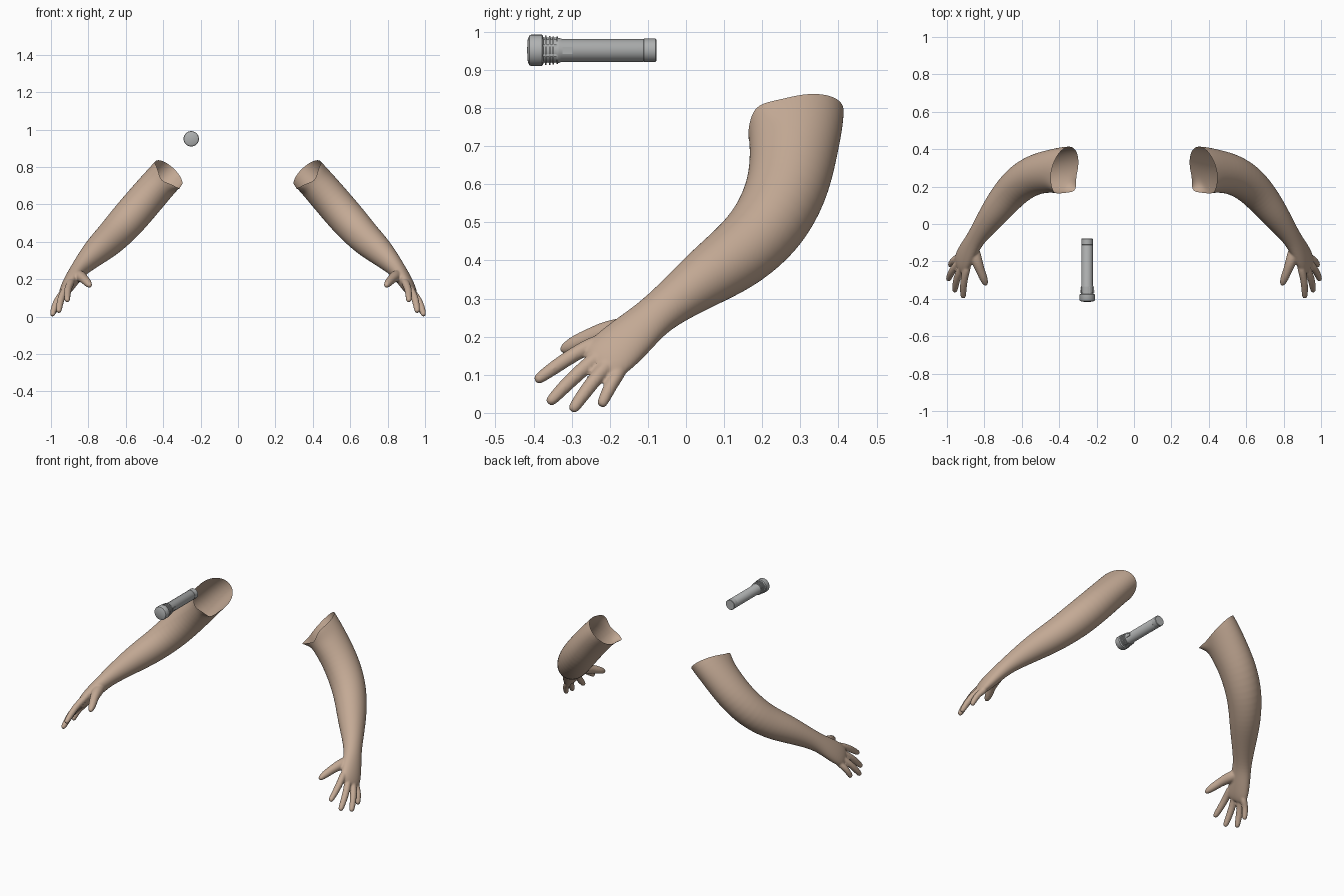
import bpy, bmesh, math
from mathutils import Vector, Matrix

cube = bpy.data.objects.get("Cube")
if cube:
    bpy.data.objects.remove(cube, do_unlink=True)


def material(name, rgb):
    m = bpy.data.materials.new(name)
    m.use_nodes = True
    color = (*rgb, 1)
    m.diffuse_color = color
    bsdf = m.node_tree.nodes["Principled BSDF"]
    bsdf.inputs["Base Color"].default_value = color
    bsdf.inputs["Roughness"].default_value = 0.7
    return m


skin = material("skin", (0.55, 0.40, 0.30))
metal = material("grey metal", (0.43, 0.44, 0.44))


def add_object(name, mesh, mat):
    ob = bpy.data.objects.new(name, mesh)
    bpy.context.collection.objects.link(ob)
    mesh.materials.clear()
    mesh.materials.append(mat)
    return ob


def loft(bm, rings, sides=16):
    """Closed tube through (centre, half width, half thickness, width axis)."""
    centres = [Vector(r[0]) for r in rings]
    loops = []
    for i, (c, a, b, axis) in enumerate(rings):
        t = (centres[min(i + 1, len(rings) - 1)] - centres[max(i - 1, 0)]).normalized()
        u = Vector(axis)
        u = (u - t * u.dot(t)).normalized()
        v = t.cross(u)
        angles = [2 * math.pi * k / sides for k in range(sides)]
        loops.append([bm.verts.new(centres[i] + u * a * math.cos(q) + v * b * math.sin(q))
                      for q in angles])
    for lo, hi in zip(loops, loops[1:]):
        for k in range(sides):
            n = (k + 1) % sides
            bm.faces.new((lo[k], lo[n], hi[n], hi[k]))
    bm.faces.new(loops[0][::-1])
    bm.faces.new(loops[-1])


# Arm and palm
BACK = (0, 1, 0)             # width axis at the upper arm
ACROSS = (0.04, 0.075, -0.065)   # from index to little finger
MIXED = (0.02, 0.9, -0.4)
arm_rings = [
    ((0.28, 0.29, 0.86), 0.131, 0.097, BACK),
    ((0.37, 0.288, 0.77), 0.130, 0.097, BACK),
    ((0.445, 0.283, 0.685), 0.117, 0.099, BACK),
    ((0.528, 0.268, 0.588), 0.110, 0.101, BACK),
    ((0.615, 0.217, 0.487), 0.103, 0.100, BACK),
    ((0.685, 0.14, 0.413), 0.094, 0.090, MIXED),
    ((0.746, 0.06, 0.36), 0.081, 0.079, MIXED),
    ((0.806, -0.02, 0.302), 0.063, 0.061, MIXED),
    ((0.852, -0.085, 0.252), 0.055, 0.046, ACROSS),
    ((0.882, -0.135, 0.208), 0.065, 0.042, ACROSS),
    ((0.908, -0.182, 0.167), 0.071, 0.037, ACROSS),
    ((0.925, -0.215, 0.137), 0.069, 0.029, ACROSS),
    ((0.935, -0.236, 0.118), 0.052, 0.016, ACROSS),
]

# Fingers: knuckle, tip, thickness
fingers = [
    ((0.893, -0.237, 0.184), (0.914, -0.396, 0.083), 0.0205),
    ((0.921, -0.230, 0.148), (0.960, -0.362, 0.024), 0.0205),
    ((0.939, -0.208, 0.122), (0.995, -0.301, 0.004), 0.0200),
    ((0.939, -0.176, 0.105), (0.985, -0.224, 0.017), 0.0185),
]

bm = bmesh.new()
loft(bm, arm_rings)
for knuckle, tip, r in fingers:
    p, q = Vector(knuckle), Vector(tip)
    root = p + (Vector((0.885, -0.14, 0.205)) - p) * 0.35
    bow = Vector((0.007, 0, 0.005))
    stations = [(root, 0.8), (p, 1.05), (p.lerp(q, 0.3) + bow, 0.96), (p.lerp(q, 0.55) + bow, 0.95),
                (p.lerp(q, 0.8) + bow * 0.5, 0.84), (p.lerp(q, 0.95), 0.72), (q, 0.42)]
    loft(bm, [(c, r * s, r * s, ACROSS) for c, s in stations])

# Thumb
thumb = [((0.866, -0.11, 0.225), 0.026), ((0.852, -0.16, 0.218), 0.034),
         ((0.836, -0.21, 0.213), 0.029), ((0.821, -0.25, 0.199), 0.024),
         ((0.806, -0.285, 0.184), 0.023), ((0.795, -0.316, 0.169), 0.017),
         ((0.790, -0.329, 0.162), 0.008)]
loft(bm, [(c, r, r, ACROSS) for c, r in thumb])
bmesh.ops.recalc_face_normals(bm, faces=bm.faces)
raw = bpy.data.meshes.new("arm_parts")
bm.to_mesh(raw)
bm.free()

# Fuse the parts into one smooth skin
source = add_object("arm_source", raw, skin)
sub = source.modifiers.new("Subdivide", "SUBSURF")
sub.levels = 2
fuse = source.modifiers.new("Fuse", "REMESH")
fuse.mode = "VOXEL"
fuse.voxel_size = 0.005
soft = source.modifiers.new("Soften", "SMOOTH")
soft.factor = 0.5
soft.iterations = 4
bpy.context.view_layer.update()
deps = bpy.context.evaluated_depsgraph_get()
left = bpy.data.meshes.new_from_object(source.evaluated_get(deps))
bpy.data.objects.remove(source, do_unlink=True)

# Open the sleeve end with a slanted cut
normal = Vector((0.65, 0.28, -0.70))
bm = bmesh.new()
bm.from_mesh(left)
bmesh.ops.bisect_plane(bm, geom=bm.verts[:] + bm.edges[:] + bm.faces[:],
                       plane_co=normal * (-0.215 / normal.length_squared),
                       plane_no=normal, clear_inner=True)

# Pull the rim into a pointed corner below, a fuller one above, and a dip in front
pulls = [((0.335, 0.205, 0.72), (-0.026, -0.024, -0.018), 0.040),
         ((0.425, 0.205, 0.795), (-0.002, -0.012, 0.010), 0.045),
         ((0.385, 0.165, 0.755), (0.014, 0.000, -0.014), 0.035)]
for v in bm.verts:
    start = v.co.copy()
    for centre, shift, reach in pulls:
        d = (start - Vector(centre)).length / reach
        v.co += Vector(shift) * math.exp(-d * d)
for f in bm.faces:
    f.smooth = True
    f.material_index = 0
bm.to_mesh(left)
bm.free()

right = left.copy()
right.transform(Matrix.Diagonal((-1, 1, 1, 1)))
right.flip_normals()
add_object("left_arm", left, skin)
add_object("right_arm", right, skin)

# Flashlight: profile of (y, radius) turned about its long axis
CX, CZ = -0.25, 0.951
profile = [(-0.417, 0.0), (-0.415, 0.030), (-0.411, 0.039), (-0.407, 0.041), (-0.378, 0.041), (-0.375, 0.038)]
for k in range(4):
    y = -0.374 + k * 0.010
    r = 0.039 - k * 0.001
    profile += [(y, 0.033), (y + 0.004, 0.033), (y + 0.004, r), (y + 0.008, r), (y + 0.008, 0.033)]
profile += [(-0.333, 0.033), (-0.326, 0.030), (-0.112, 0.030), (-0.111, 0.0295),
            (-0.110, 0.0305), (-0.080, 0.0305), (-0.078, 0.0285), (-0.078, 0.0)]
bm = bmesh.new()
verts = [bm.verts.new((CX, y, CZ + r)) for y, r in profile]
edges = [bm.edges.new(pair) for pair in zip(verts, verts[1:])]
bmesh.ops.spin(bm, geom=verts + edges, cent=(CX, 0, CZ), axis=(0, 1, 0),
               angle=2 * math.pi, steps=32, use_merge=True)
bmesh.ops.remove_doubles(bm, verts=bm.verts, dist=0.0001)
bmesh.ops.recalc_face_normals(bm, faces=bm.faces)
mesh = bpy.data.meshes.new("flashlight_body")
bm.to_mesh(mesh)
bm.free()
body = add_object("flashlight_body", mesh, metal)
bpy.context.view_layer.objects.active = body
body.select_set(True)
bpy.ops.object.shade_smooth_by_angle(angle=math.radians(35))


def block(name, centre, size):
    b = bmesh.new()
    bmesh.ops.create_cube(b, size=1, matrix=Matrix.Translation(centre) @ Matrix.Diagonal((*size, 1)))
    m = bpy.data.meshes.new(name)
    b.to_mesh(m)
    b.free()
    return add_object(name, m, metal)


# Switch on the side, and lengthwise fins on the cooling collar
block("switch", (CX + 0.029, -0.311, CZ), (0.005, 0.026, 0.018))
for k in range(8):
    a = math.pi * (k + 0.5) / 4
    block("collar_fin", (CX + 0.033 * math.cos(a), -0.357, CZ + 0.033 * math.sin(a)),
          (0.006, 0.040, 0.006))
